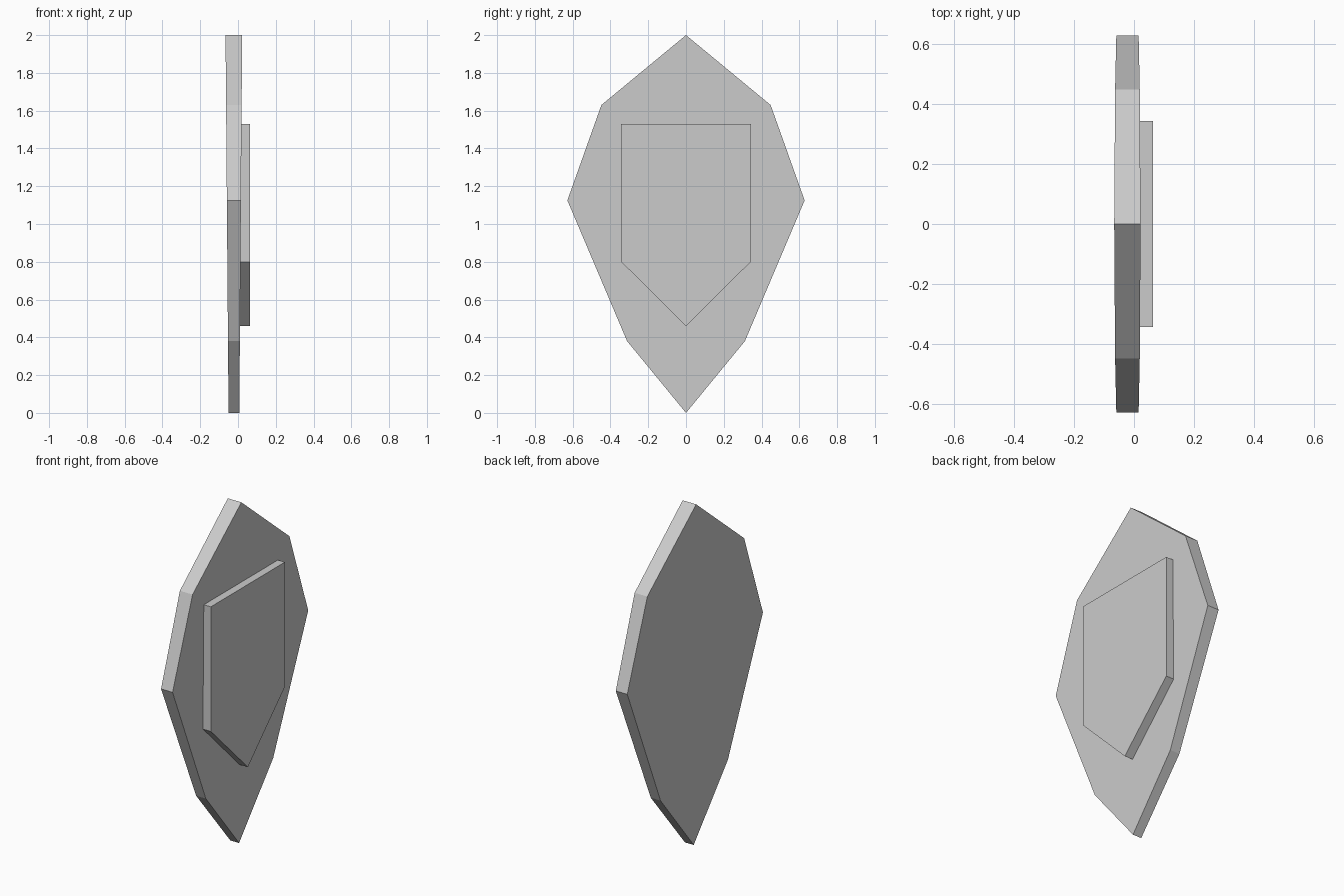
import bpy
import bmesh

cube = bpy.data.objects.get("Cube")
if cube:
    bpy.data.objects.remove(cube, do_unlink=True)

# Single plain grey
grey = bpy.data.materials.new("plain_grey")
grey.use_nodes = True
color = (0.6, 0.6, 0.6, 1)
grey.diffuse_color = color
grey.node_tree.nodes["Principled BSDF"].inputs["Base Color"].default_value = color


def slab(name, half_outline, back, front):
    """Mirror a (y, z) half outline across y = 0 and give it thickness along x.
    back and front are functions of height."""
    mirrored = [(-y, z) for y, z in reversed(half_outline) if y > 0]
    outline = half_outline + mirrored
    bm = bmesh.new()
    rear = [bm.verts.new((back(z), y, z)) for y, z in outline]
    face = [bm.verts.new((front(z), y, z)) for y, z in outline]
    bm.faces.new(rear)
    bm.faces.new(face)
    for i in range(len(outline)):
        j = (i + 1) % len(outline)
        bm.faces.new((rear[i], rear[j], face[j], face[i]))
    bmesh.ops.recalc_face_normals(bm, faces=bm.faces)
    mesh = bpy.data.meshes.new(name)
    bm.to_mesh(mesh)
    bm.free()
    mesh.materials.append(grey)
    obj = bpy.data.objects.new(name, mesh)
    bpy.context.collection.objects.link(obj)
    return obj


# Shield board, tapering thinner towards the bottom tip
slab("shield_board",
     [(0, 2), (0.448, 1.63), (0.628, 1.125), (0.312, 0.38), (0, 0)],
     lambda z: -0.05 - 0.008 * z,
     lambda z: 0.007 + 0.0075 * z)

# Raised pointed plate on the shield's outer face
slab("raised_plate",
     [(0, 1.53), (0.343, 1.53), (0.343, 0.8), (0, 0.46)],
     lambda z: 0.007 + 0.0075 * z,
     lambda z: 0.064)
